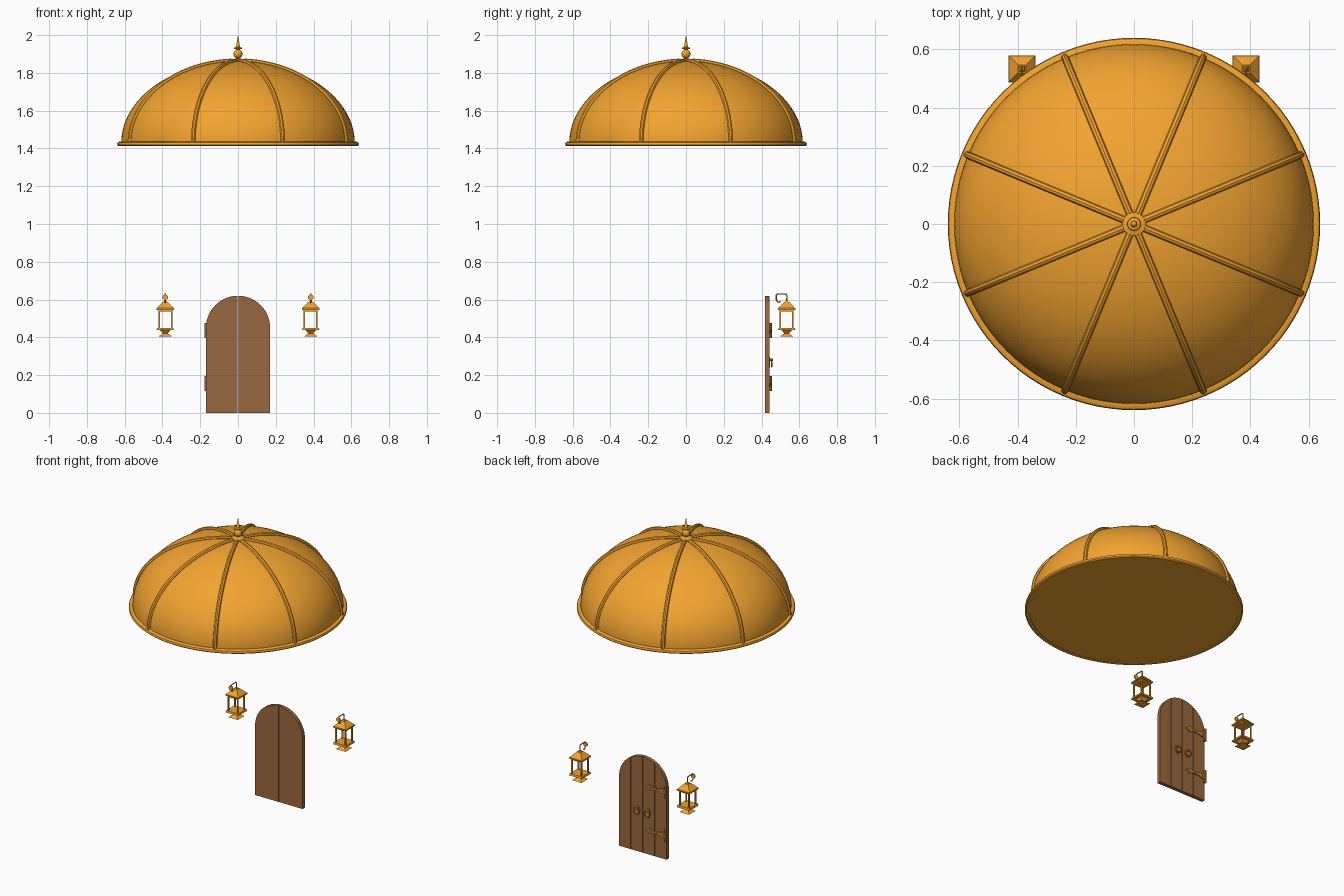
import bpy, bmesh
from math import sin, cos, pi, sqrt, radians

if "Cube" in bpy.data.objects:
    bpy.data.objects.remove(bpy.data.objects["Cube"])


def material(name, color):
    m = bpy.data.materials.new(name)
    m.diffuse_color = color
    m.use_nodes = True
    m.node_tree.nodes["Principled BSDF"].inputs["Base Color"].default_value = m.diffuse_color
    return m


GOLD = material("gold", (0.90, 0.37, 0.03, 1))
WOOD = material("wood", (0.33, 0.14, 0.05, 1))
BRASS = material("dark_brass", (0.55, 0.24, 0.03, 1))


def finish(name, bm, mat):
    bmesh.ops.remove_doubles(bm, verts=bm.verts, dist=1e-5)
    bmesh.ops.recalc_face_normals(bm, faces=bm.faces)
    me = bpy.data.meshes.new(name)
    bm.to_mesh(me)
    bm.free()
    me.materials.append(mat)
    ob = bpy.data.objects.new(name, me)
    bpy.context.collection.objects.link(ob)
    return ob


def lathe(name, profile, mat, steps=96):
    """Spin an (r, z) profile around the z axis."""
    bm = bmesh.new()
    vs = [bm.verts.new((r, 0, z)) for r, z in profile]
    es = [bm.edges.new(p) for p in zip(vs, vs[1:])]
    bmesh.ops.spin(bm, geom=vs + es, cent=(0, 0, 0), axis=(0, 0, 1),
                   angle=2 * pi, steps=steps, use_merge=True)
    return finish(name, bm, mat)


def prism(name, pts, y0, y1, mat):
    """Extrude an (x, z) outline from y0 to y1."""
    bm = bmesh.new()
    f = bm.faces.new([bm.verts.new((x, y0, z)) for x, z in pts])
    ext = bmesh.ops.extrude_face_region(bm, geom=[f])["geom"]
    bmesh.ops.translate(bm, vec=(0, y1 - y0, 0),
                        verts=[v for v in ext if isinstance(v, bmesh.types.BMVert)])
    return finish(name, bm, mat)


def frustum(name, x, y, z0, z1, h0, h1, mat):
    """Square block with half widths h0 at the bottom and h1 at the top."""
    bm = bmesh.new()
    bmesh.ops.create_cube(bm, size=2)
    for v in bm.verts:
        h, z = (h0, z0) if v.co.z < 0 else (h1, z1)
        v.co = (x + v.co.x * h, y + v.co.y * h, z)
    return finish(name, bm, mat)


def tube(name, pts, r, mat, cyclic=False):
    cu = bpy.data.curves.new(name, 'CURVE')
    cu.dimensions = '3D'
    cu.bevel_depth, cu.bevel_resolution, cu.use_fill_caps = r, 2, True
    sp = cu.splines.new('POLY')
    sp.points.add(len(pts) - 1)
    for p, co in zip(sp.points, pts):
        p.co = (*co, 1)
    sp.use_cyclic_u = cyclic
    cu.materials.append(mat)
    ob = bpy.data.objects.new(name, cu)
    bpy.context.collection.objects.link(ob)
    return ob


def oval(cx, cz, rx, rz, n=24):
    return [(cx + rx * cos(2 * pi * i / n), cz + rz * sin(2 * pi * i / n)) for i in range(n)]


# Dome shell, closed underneath
R, H, Z0 = 0.618, 0.432, 1.43
arc = [(R * cos(pi / 2 * i / 32), Z0 + H * sin(pi / 2 * i / 32)) for i in range(32)]
lathe("dome", [(0, 1.416), (R, 1.416)] + arc + [(0, Z0 + H)], GOLD)

# Rolled rim
lathe("dome_rim", [(0.612, 1.412), (0.632, 1.412), (0.639, 1.418), (0.640, 1.424),
                   (0.637, 1.431), (0.628, 1.436), (0.612, 1.436), (0.612, 1.412)], GOLD)

# Eight ribs
for k in range(8):
    a = radians(22.5 + 45 * k)
    pts = []
    for i in range(29):
        t = radians(86.5) * i / 28
        r, z = (R + 0.002) * cos(t), Z0 + (H + 0.002) * sin(t)
        pts.append((r * cos(a), r * sin(a), z))
    tube("dome_rib", pts, 0.0125, GOLD)

# Finial: collar, ball, disc and spike
ball = [(0.024 * sin(pi * i / 12), 1.9 - 0.024 * cos(pi * i / 12)) for i in range(1, 11)]
lathe("finial", [(0, 1.855), (0.042, 1.855), (0.040, 1.868), (0.022, 1.871), (0.012, 1.876)]
      + ball + [(0.009, 1.925), (0.022, 1.927), (0.022, 1.933), (0.011, 1.936), (0, 2.0)],
      GOLD, 32)

# Door planks, arched at the top
DR, SPRING = 0.17, 0.45


def plank(name, x0, x1, y0, y1):
    n = 14
    top = []
    for i in range(n + 1):
        x = x1 + (x0 - x1) * (0.5 - 0.5 * cos(pi * i / n))
        top.append((x, SPRING + sqrt(max(0, DR * DR - x * x))))
    prism(name, [(x0, 0), (x1, 0)] + top, y0, y1, WOOD)


for lo, hi in ((-DR, -0.0015), (0.0015, DR)):
    plank("door_leaf", lo, hi, 0.417, 0.434)
for i in range(4):
    x = -DR + i * DR / 2
    plank("door_plank", x + (0.002 if i else 0), x + DR / 2 - (0.002 if i < 3 else 0), 0.434, 0.441)

# Strap hinges with spear ends
for z in (0.437, 0.156):
    half = [(-0.170, 0.017), (-0.135, 0.015), (-0.125, 0.009), (-0.068, 0.007),
            (-0.058, 0.018), (-0.045, 0.012)]
    prism("hinge_strap", [(x, z - h) for x, h in half] + [(-0.022, z)]
          + [(x, z + h) for x, h in reversed(half)], 0.440, 0.448, BRASS)
    tube("hinge_knuckle", [(-0.168, 0.447, z - 0.04), (-0.168, 0.447, z + 0.04)], 0.009, BRASS)
    for x in (-0.15, -0.10, -0.055):
        prism("hinge_stud", oval(x, z, 0.005, 0.005, 12), 0.447, 0.452, BRASS)

# Ring handles either side of the seam
for x in (-0.038, 0.038):
    prism("handle_plate", oval(x, 0.268, 0.018, 0.028), 0.440, 0.446, BRASS)
    prism("handle_boss", oval(x, 0.282, 0.007, 0.007, 16), 0.445, 0.460, BRASS)
    tube("handle_ring", [(px, 0.454, pz) for px, pz in oval(x, 0.264, 0.019, 0.019)],
         0.004, BRASS, True)

# Pair of hanging lanterns
LY = 0.533
for x in (-0.385, 0.385):
    frustum("lantern_foot", x, LY, 0.405, 0.421, 0.034, 0.012, GOLD)
    frustum("lantern_neck", x, LY, 0.420, 0.438, 0.012, 0.028, GOLD)
    frustum("lantern_base", x, LY, 0.438, 0.450, 0.046, 0.043, GOLD)
    frustum("lantern_top_frame", x, LY, 0.538, 0.547, 0.037, 0.037, GOLD)
    frustum("lantern_eave", x, LY, 0.546, 0.554, 0.046, 0.046, GOLD)
    frustum("lantern_roof", x, LY, 0.554, 0.587, 0.045, 0.014, GOLD)
    frustum("lantern_cap", x, LY, 0.586, 0.594, 0.010, 0.006, GOLD)
    for sx in (-1, 1):
        for sy in (-1, 1):
            frustum("lantern_post", x + sx * 0.033, LY + sy * 0.033, 0.449, 0.54, 0.004, 0.004, GOLD)
    # Bracket arm with a curled end and a small wall plate
    tube("lantern_hook", [(x, LY, 0.590), (x, LY + 0.002, 0.620), (x, LY - 0.004, 0.629),
                          (x, 0.482, 0.630), (x, 0.478, 0.622), (x, 0.478, 0.600),
                          (x, 0.483, 0.589), (x, 0.493, 0.585), (x, 0.500, 0.591)], 0.0035, GOLD)
    prism("lantern_wall_plate", oval(x, 0.612, 0.015, 0.014, 16), 0.474, 0.480, GOLD)

# Turn the tubes into meshes and smooth everything but the sharp edges
for ob in bpy.context.scene.objects:
    ob.select_set(True)
    bpy.context.view_layer.objects.active = ob
bpy.ops.object.convert(target='MESH')
bpy.ops.object.shade_smooth_by_angle(angle=radians(35))
